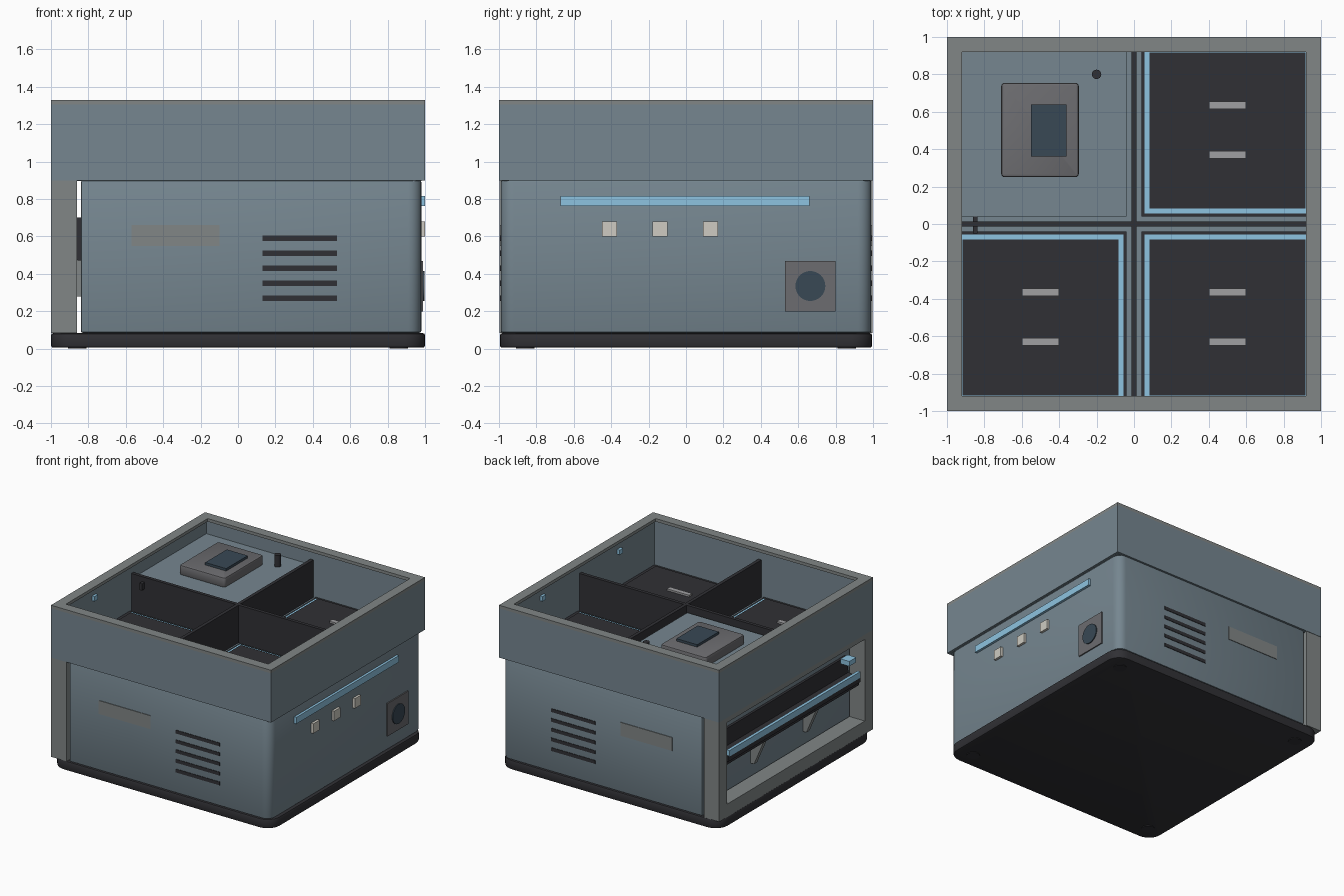
import bpy, bmesh, math

if "Cube" in bpy.data.objects:
    bpy.data.objects.remove(bpy.data.objects["Cube"])


def mat(name, r, g, b):
    m = bpy.data.materials.new(name)
    m.diffuse_color = (r, g, b, 1)
    m.use_nodes = True
    m.node_tree.nodes["Principled BSDF"].inputs["Base Color"].default_value = m.diffuse_color
    return m


SHELL = mat("slate_shell", .18, .24, .28)
FRAME = mat("frame_grey", .22, .24, .24)
PANEL = mat("panel_grey", .15, .15, .16)
DARK = mat("charcoal", .03, .03, .035)
BLUE = mat("light_blue", .27, .55, .75)
CREAM = mat("cream", .62, .6, .54)
SILVER = mat("silver", .35, .35, .36)
GLASS = mat("dark_glass", .04, .065, .09)


def finish(name, bm, material):
    bmesh.ops.recalc_face_normals(bm, faces=bm.faces)
    me = bpy.data.meshes.new(name)
    bm.to_mesh(me)
    bm.free()
    ob = bpy.data.objects.new(name, me)
    bpy.context.collection.objects.link(ob)
    me.materials.append(material)
    return ob


def smooth(ob):
    bpy.ops.object.select_all(action='DESELECT')
    ob.select_set(True)
    bpy.context.view_layer.objects.active = ob
    bpy.ops.object.shade_smooth_by_angle(angle=math.radians(35))
    return ob


def box(name, x, y, z, material, corner=0, edge=0, pick=lambda x, y: True):
    """Box from (min, max) ranges; corner rounds vertical edges, edge bevels the rest."""
    bm = bmesh.new()
    bmesh.ops.create_cube(bm, size=1)
    for v in bm.verts:
        v.co = [r[0] if c < 0 else r[1] for c, r in zip(v.co, (x, y, z))]
    if corner:
        es = [e for e in bm.edges if abs(e.verts[0].co.z - e.verts[1].co.z) > 1e-4
              and pick(e.verts[0].co.x, e.verts[0].co.y)]
        bmesh.ops.bevel(bm, geom=es, offset=corner, segments=6, profile=.5, affect='EDGES')
    if edge:
        es = [e for e in bm.edges if e.calc_face_angle(0) > 1]
        bmesh.ops.bevel(bm, geom=es, offset=edge, segments=2, profile=.5, affect='EDGES')
    ob = finish(name, bm, material)
    return smooth(ob) if corner or edge else ob


def prism(name, profile, y0, y1, material):
    """Extrude an x-z profile along y."""
    bm = bmesh.new()
    f = bm.faces.new([bm.verts.new((px, y0, pz)) for px, pz in profile])
    r = bmesh.ops.extrude_face_region(bm, geom=[f])
    for v in r["geom"]:
        if isinstance(v, bmesh.types.BMVert):
            v.co.y = y1
    return finish(name, bm, material)


def disc(name, loc, radius, depth, material, sideways=False):
    bm = bmesh.new()
    bmesh.ops.create_cone(bm, cap_ends=True, segments=32, radius1=radius, radius2=radius, depth=depth)
    ob = finish(name, bm, material)
    ob.location = loc
    if sideways:
        ob.rotation_euler.y = math.pi / 2
    return smooth(ob)


def span(c, half):
    return (c - half, c + half)


# Base plate and feet
box("base_plate", (-1, 1), (-.995, .995), (.005, .083), DARK, corner=.11, edge=.012)
for sx in (-1, 1):
    for sy in (-1, 1):
        disc("foot", (sx * .86, sy * .86, .006), .05, .012, DARK)

# Main body, rounded on the control side
box("body", (-.84, .98), (-.99, .99), (.085, .9), SHELL, corner=.07, edge=.01,
    pick=lambda x, y: x > 0)

# Front and back: nameplate and vents
for s in (-1, 1):
    box("nameplate", (-.57, -.1), span(s * .985, .01), (.55, .66), FRAME)
    for i in range(5):
        box("vent_slot", (.13, .53), span(s * .985, .009), span(.27 + .08 * i, .014), DARK)

# Control side: light bar, buttons, camera panel
box("light_bar", (.97, 1), (-.67, .66), (.763, .817), BLUE)
for y in (-.41, -.14, .13):
    box("button", (.97, 1), span(y, .04), (.6, .68), CREAM)
box("lens_panel", (.97, .99), (.53, .8), (.2, .47), PANEL)
disc("lens", (.985, .665, .335), .08, .025, GLASS, sideways=True)

# Open side: posts, rails and shelf with brackets
for s in (-1, 1):
    box("bay_post", (-1, -.86), span(s * .945, .052), (.083, .9), FRAME)
    prism("shelf_bracket", [(-.84, .49), (-.84, .28), (-.87, .28), (-.96, .49)],
          s * .34 - .02, s * .34 + .02, FRAME)
box("bay_bottom_rail", (-1, -.86), (-.9, .9), (.083, .19), FRAME)
box("bay_top_rail", (-1, -.86), (-.9, .9), (.86, .9), FRAME)
prism("shelf", [(-.84, .7), (-.86, .7), (-.875, .57), (-.97, .55), (-.97, .49), (-.84, .47)],
      -.86, .86, DARK)
box("shelf_light_strip", (-.99, -.965), (-.85, .85), (.56, .61), BLUE)
box("shelf_lip", (-.985, -.96), (-.86, .86), (.52, .565), DARK)
box("shelf_clip", (-.98, -.9), (-.81, -.72), (.7, .74), BLUE)

# Upper tray: floor, walls and rim
box("tray_floor", (-.98, .98), (-.98, .98), (.897, .915), SHELL)
for s in (-1, 1):
    box("tray_wall_long", (-1, 1), span(s * .98, .02), (.9, 1.305), SHELL)
    box("tray_wall_side", span(s * .98, .02), (-.96, .96), (.9, 1.305), SHELL)
    box("rim_long", (-1, 1), span(s * .96, .04), (1.305, 1.33), FRAME)
    box("rim_side", span(s * .96, .04), (-.92, .92), (1.305, 1.33), FRAME)

# Crossing dividers
box("divider_x", (-.96, .96), (-.014, .014), (.91, 1.225), DARK)
box("divider_y", (-.014, .014), (-.96, .96), (.91, 1.225), DARK)

# Three compartments with glowing border, floor mat and grip bars
for sx, sy in ((1, 1), (1, -1), (-1, -1)):
    def q(s, a, b):
        return tuple(sorted((s * a, s * b)))
    box("bin_base", q(sx, .04, .955), q(sy, .04, .955), (.91, .928), DARK)
    box("bin_light_border", q(sx, .057, .924), q(sy, .057, .924), (.92, .934), BLUE)
    box("bin_floor", q(sx, .083, .917), q(sy, .083, .917), (.925, .942), DARK)
    for y in ((.635, .37) if sy > 0 else (-.365, -.63)):
        box("grip_bar", span(sx * .5, .1), span(y, .02), (.935, .957), SILVER)
    box("bin_sensor", span(sx * .95, .013), span(sy * .5, .022), (1.195, 1.235), BLUE)

# Control platform with scanner, screen and antenna
box("platform", (-.96, -.04), (.04, .96), (.91, 1.18), SHELL)
box("scanner_body", (-.71, -.295), (.25, .755), (1.18, 1.262), PANEL, corner=.02, edge=.012)
box("scanner_screen", (-.55, -.36), (.36, .64), (1.25, 1.282), GLASS)
disc("antenna", (-.2, .8, 1.225), .025, .1, DARK)
box("divider_clip", (-.862, -.838), (-.05, .04), (1.13, 1.185), DARK)
